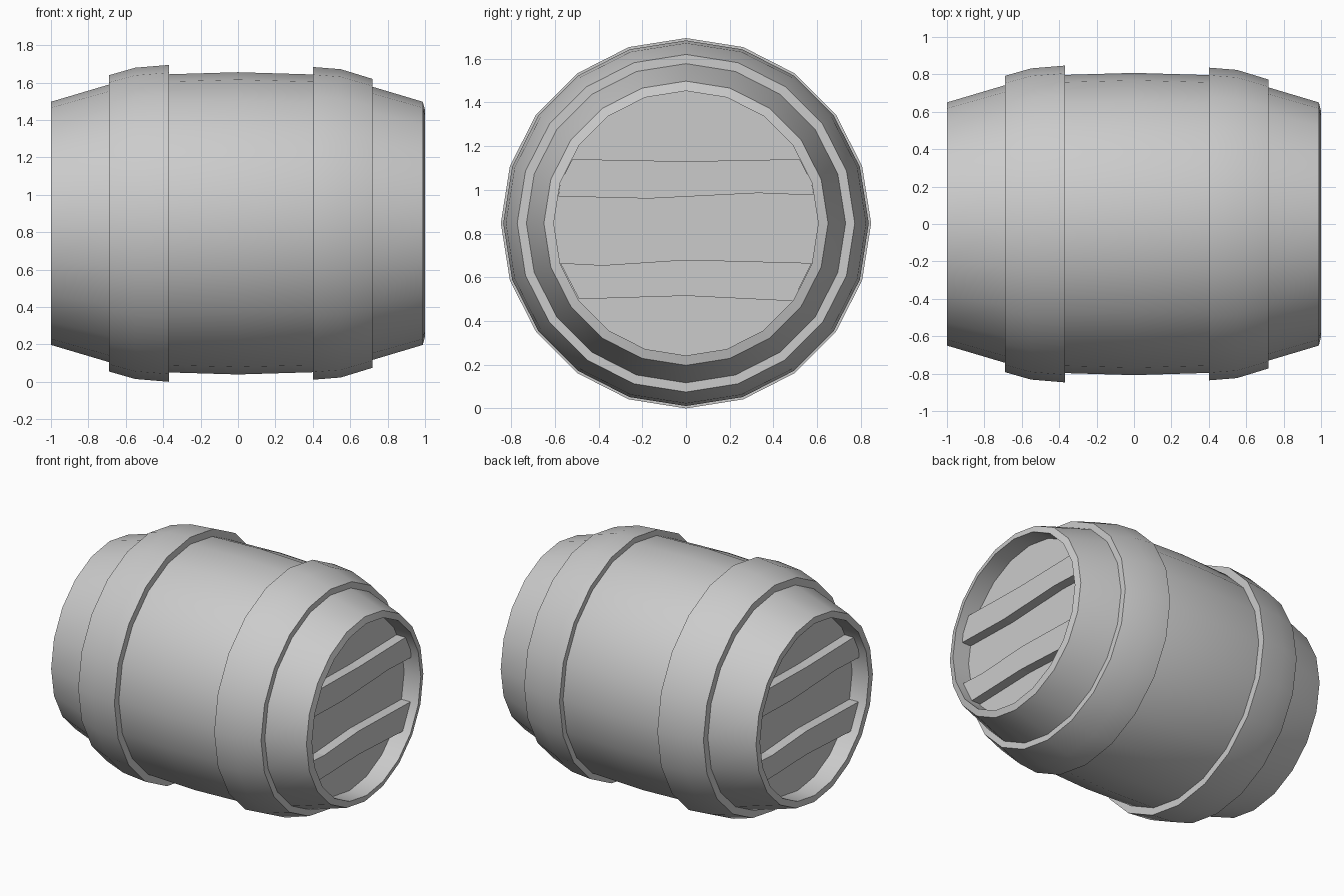
import bpy, bmesh
from math import sin, cos, tau

if "Cube" in bpy.data.objects:
    bpy.data.objects.remove(bpy.data.objects["Cube"])

SIDES = 20
CZ = 0.847          # height of the barrel axis
RECESS = 0.13       # depth of the heads inside the rim
PLANK = 0.07        # how far raised planks stand out


def finish(bm, name, smooth=False):
    bmesh.ops.recalc_face_normals(bm, faces=bm.faces)
    me = bpy.data.meshes.new(name)
    bm.to_mesh(me)
    bm.free()
    ob = bpy.data.objects.new(name, me)
    bpy.context.collection.objects.link(ob)
    ob.location.z = CZ
    if smooth:
        bpy.ops.object.select_all(action='DESELECT')
        ob.select_set(True)
        bpy.context.view_layer.objects.active = ob
        bpy.ops.object.shade_smooth_by_angle(angle=0.52)
    return ob


def lathe(name, profile, cap=False):
    """Revolve (x, radius) points around the x axis."""
    bm = bmesh.new()
    rings = [[bm.verts.new((x, r * sin(tau * i / SIDES), r * cos(tau * i / SIDES)))
              for i in range(SIDES)] for x, r in profile]
    pairs = list(zip(rings, rings[1:]))
    if cap:
        bm.faces.new(rings[0])
        bm.faces.new(rings[-1])
    else:
        pairs.append((rings[-1], rings[0]))
    for a, b in pairs:
        for i in range(SIDES):
            j = (i + 1) % SIDES
            bm.faces.new((a[i], a[j], b[j], b[i]))
    return finish(bm, name, True)


def plank(name, side, outline):
    """Extrude a (y, z) outline outward from the recessed head."""
    bm = bmesh.new()
    x = side * (1 - RECESS - 0.01)
    face = bm.faces.new([bm.verts.new((x, side * y, z)) for y, z in outline])
    out = bmesh.ops.extrude_face_region(bm, geom=[face])['geom']
    for v in out:
        if isinstance(v, bmesh.types.BMVert):
            v.co.x += side * (PLANK + 0.01)
    finish(bm, name)


# Bulging body, with rims and recessed heads at both ends
lathe("barrel_body", [
    (-1 + RECESS, 0.605), (-1, 0.605), (-1, 0.65), (-0.69, 0.742),
    (-0.37, 0.797), (0, 0.808), (0.40, 0.796), (0.72, 0.73),
    (0.988, 0.65), (1, 0.605), (1 - RECESS, 0.605)], cap=True)

# Wide hoops
lathe("left_hoop", [(-0.69, 0.73), (-0.69, 0.792), (-0.55, 0.832),
                    (-0.37, 0.847), (-0.37, 0.78), (-0.55, 0.75)])
lathe("right_hoop", [(0.40, 0.78), (0.40, 0.836), (0.55, 0.824),
                     (0.72, 0.772), (0.72, 0.72), (0.55, 0.75)])

# Uneven raised planks on each head
upper = [(-0.52, 0.293), (0, 0.283), (0.52, 0.293), (0.575, 0.187), (0.584, 0.128),
         (0.33, 0.138), (-0.17, 0.113), (-0.584, 0.123), (-0.575, 0.187)]
lower = [(-0.575, -0.182), (-0.38, -0.192), (0, -0.167), (0.575, -0.182),
         (0.489, -0.356), (0, -0.332), (-0.489, -0.347)]
for label, side in (("right", 1), ("left", -1)):
    plank(label + "_upper_plank", side, upper)
    plank(label + "_lower_plank", side, lower)
